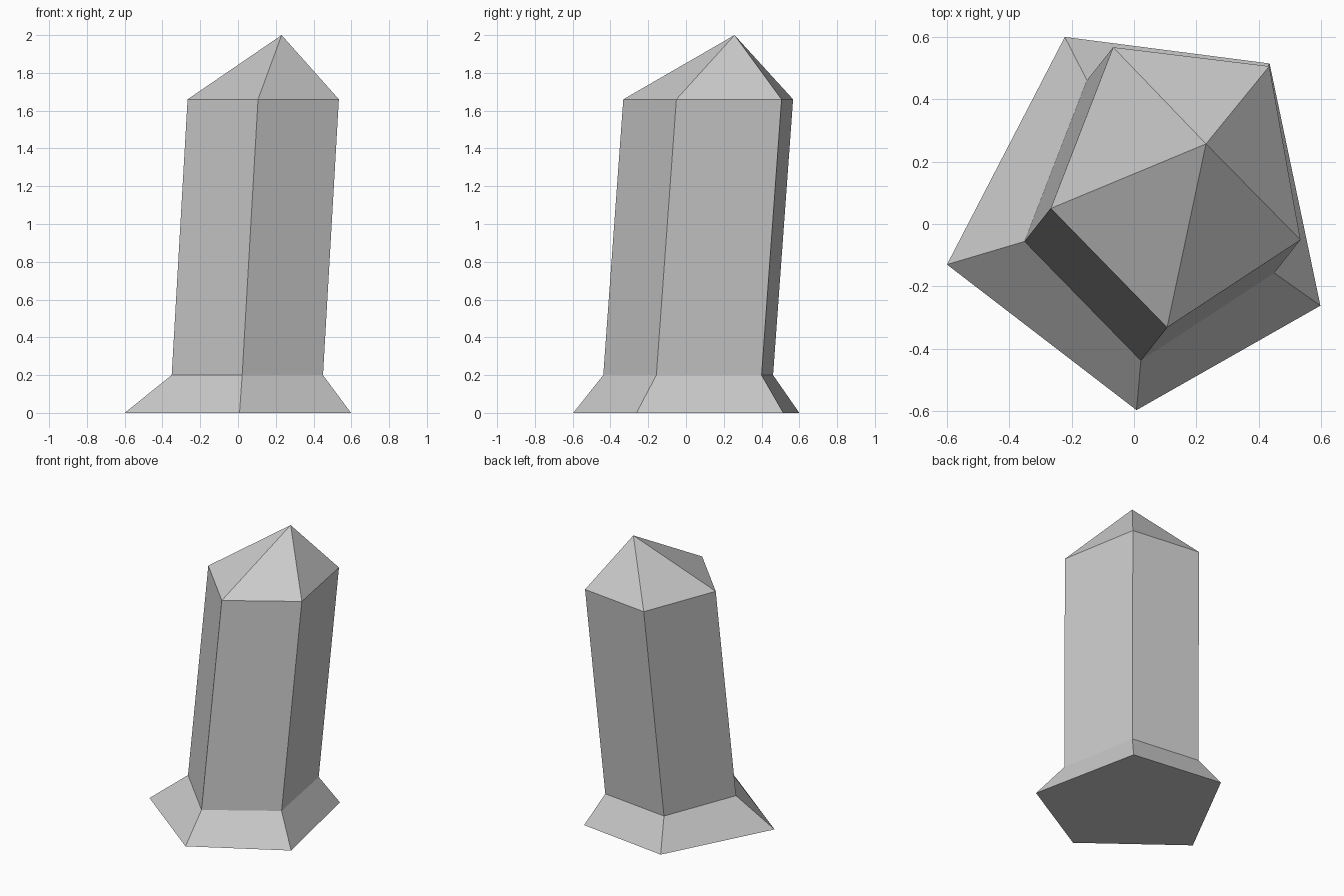
import bpy
import bmesh
from mathutils import Vector

if "Cube" in bpy.data.objects:
    bpy.data.objects.remove(bpy.data.objects["Cube"], do_unlink=True)

# Pentagon outlines of the foot and of the shaft where it meets the foot
FOOT = [(0.008, -0.597), (0.598, -0.262), (0.435, 0.515), (-0.222, 0.6), (-0.6, -0.13)]
SHAFT = [(0.022, -0.438), (0.45, -0.157), (0.35, 0.4), (-0.151, 0.461), (-0.351, -0.056)]
LEAN = Vector((0.084, 0.106, 1.46))
TIP = (0.231, 0.257, 2.0)

# Plain grey stone
stone = bpy.data.materials.new("grey_stone")
stone.use_nodes = True
grey = (0.6, 0.6, 0.6, 1.0)
stone.diffuse_color = grey
stone.node_tree.nodes["Principled BSDF"].inputs["Base Color"].default_value = grey

bm = bmesh.new()


def ring(outline, z, shift=Vector((0, 0, 0))):
    return [bm.verts.new(Vector((x, y, z)) + shift) for x, y in outline]


def bridge(lower, upper):
    n = len(lower)
    for i in range(n):
        j = (i + 1) % n
        bm.faces.new((lower[i], lower[j], upper[j], upper[i]))


# Flared foot and leaning shaft
foot = ring(FOOT, 0)
neck = ring(SHAFT, 0.2)
shoulder = ring(SHAFT, 0.2, LEAN)
bm.faces.new(foot[::-1])
bridge(foot, neck)
bridge(neck, shoulder)

# Pointed cap
tip = bm.verts.new(TIP)
for a, b in zip(shoulder, shoulder[1:] + shoulder[:1]):
    bm.faces.new((a, b, tip))

bmesh.ops.recalc_face_normals(bm, faces=bm.faces)
mesh = bpy.data.meshes.new("crystal_pillar")
bm.to_mesh(mesh)
bm.free()
mesh.materials.append(stone)
bpy.context.collection.objects.link(bpy.data.objects.new("crystal_pillar", mesh))
